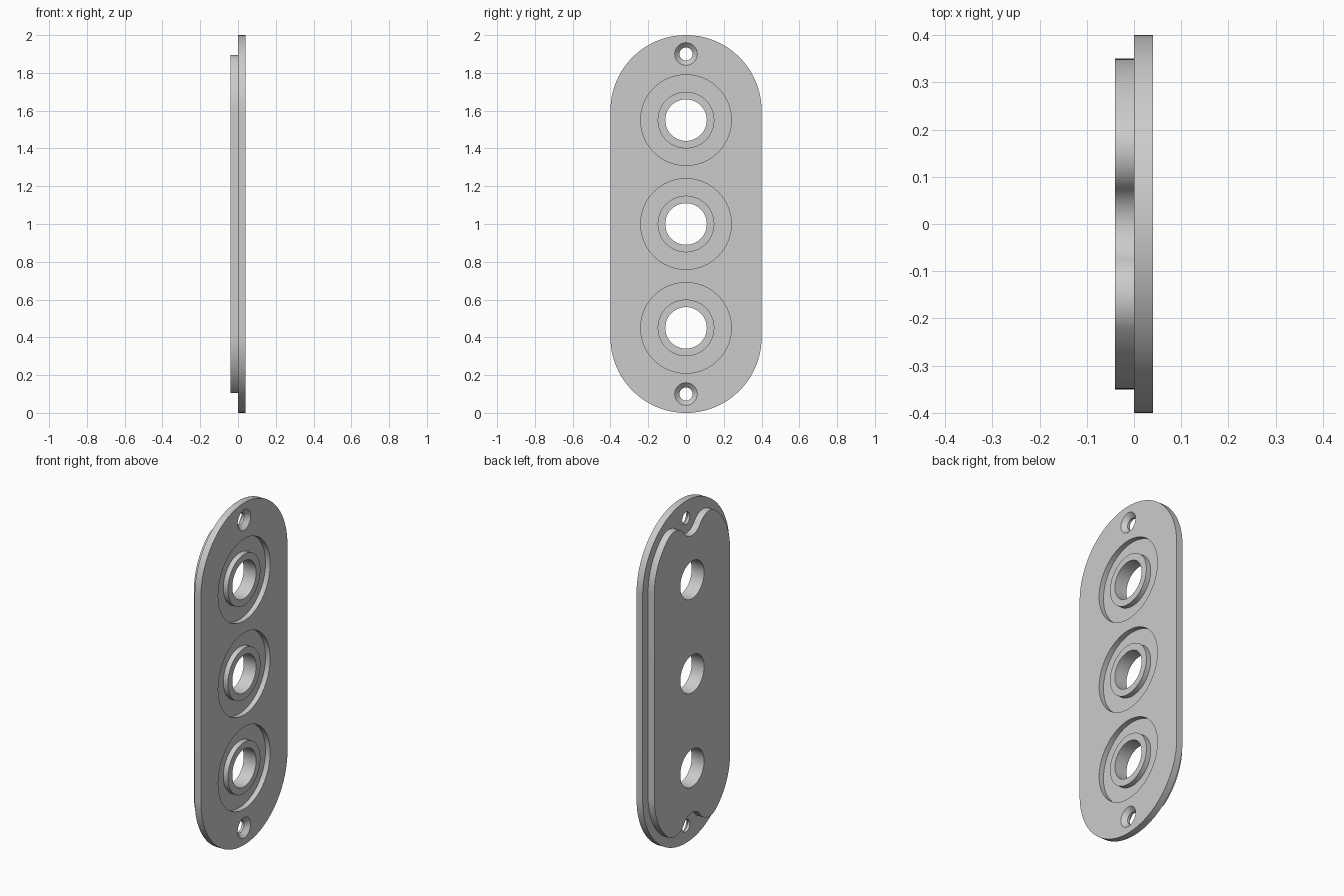
import bpy
import bmesh
from math import atan2, cos, sin, sqrt, pi
from mathutils import Vector

cube = bpy.data.objects.get("Cube")
if cube:
    bpy.data.objects.remove(cube, do_unlink=True)

# Main sizes; the plate lies in the YZ plane and faces +X
FRONT, STEP, BACK = 0.04, 0.0, -0.04
FLOOR, SINK = 0.01, 0.015        # groove floor and countersink bottom
MID = 1.0                        # height of the plate centre
CAP, SCREW = 0.6, 0.9            # end arc and screw distance from the centre
PORTS = (-0.55, 0.0, 0.55)

bm = bmesh.new()


def arc(cy, cz, r, a, b, n):
    return [(cy + r * cos(a + (b - a) * i / n), cz + r * sin(a + (b - a) * i / n))
            for i in range(n + 1)]


def mirrored(quarter):
    """Complete a closed outline from its upper +Y quarter."""
    half = quarter + [(y, -z) for y, z in reversed(quarter)]
    return half + [(-y, z) for y, z in reversed(half[1:-1])]


def loop(points, x):
    verts = [bm.verts.new((x, y, z + MID)) for y, z in points]
    for a, b in zip(verts, verts[1:] + verts[:1]):
        bm.edges.new((a, b))
    return verts


def circle(z, r, x, n=64):
    return loop(arc(0, z, r, 0, 2 * pi, n)[:-1], x)


def wall(a, b):
    for i in range(len(a)):
        j = (i + 1) % len(a)
        bm.faces.new((a[i], a[j], b[j], b[i]))


def chain(loops):
    for a, b in zip(loops, loops[1:]):
        wall(a, b)


def fill(loops):
    """Flat face bounded by an outer loop and any hole loops."""
    edges = [bm.edges.get((a, b)) for l in loops for a, b in zip(l, l[1:] + l[:1])]
    bmesh.ops.triangle_fill(bm, use_beauty=True, edges=edges, normal=Vector((1, 0, 0)))


# Outer plate outline
plate = mirrored(arc(0, CAP, 0.4, pi / 2, 0, 40))

# Rear lip outline: notch around the screw, rounded shoulder, end arc
notch_r, round_r, lip_r = 0.09, 0.1, 0.35
d1, d2, gap = notch_r + round_r, lip_r - round_r, SCREW - CAP
rise = (gap ** 2 + d2 ** 2 - d1 ** 2) / (2 * gap)
fy, fz = sqrt(d2 ** 2 - rise ** 2), CAP + rise
to_screw = atan2(SCREW - fz, -fy)
outward = atan2(rise, fy)
lip = mirrored(arc(0, SCREW, notch_r, -pi / 2, to_screw - pi, 16)
               + arc(fy, fz, round_r, to_screw, outward, 24)[1:]
               + arc(0, CAP, lip_r, outward, 0, 24)[1:])

# Stepped outside edge
plate_front, plate_back = loop(plate, FRONT), loop(plate, STEP)
lip_front, lip_back = loop(lip, STEP), loop(lip, BACK)
wall(plate_front, plate_back)
wall(lip_front, lip_back)
front_holes, step_holes, back_holes = [], [lip_front], []

# Ports: ring groove, raised collar and through bore
for z in PORTS:
    rings = [circle(z, r, x) for r, x in (
        (0.24, FRONT), (0.24, FLOOR), (0.15, FLOOR),
        (0.15, FRONT), (0.11, FRONT), (0.11, BACK))]
    chain(rings)
    front_holes.append(rings[0])
    back_holes.append(rings[-1])

# Countersunk screw holes
for z in (-SCREW, SCREW):
    rings = [circle(z, r, x, 40) for r, x in (
        (0.06, FRONT), (0.035, SINK), (0.035, STEP))]
    chain(rings)
    front_holes.append(rings[0])
    step_holes.append(rings[-1])

# Flat faces
fill([plate_front] + front_holes)
fill([plate_back] + step_holes)
fill([lip_back] + back_holes)
bmesh.ops.recalc_face_normals(bm, faces=bm.faces)

mesh = bpy.data.meshes.new("cover_plate")
bm.to_mesh(mesh)
bm.free()
body = bpy.data.objects.new("cover_plate", mesh)
bpy.context.collection.objects.link(body)

# Single grey finish
grey = bpy.data.materials.new("light_grey")
grey.use_nodes = True
colour = (0.6, 0.6, 0.6, 1)
grey.diffuse_color = colour
grey.node_tree.nodes["Principled BSDF"].inputs["Base Color"].default_value = colour
mesh.materials.append(grey)

bpy.ops.object.select_all(action="DESELECT")
body.select_set(True)
bpy.context.view_layer.objects.active = body
bpy.ops.object.shade_smooth_by_angle(angle=pi / 6)
